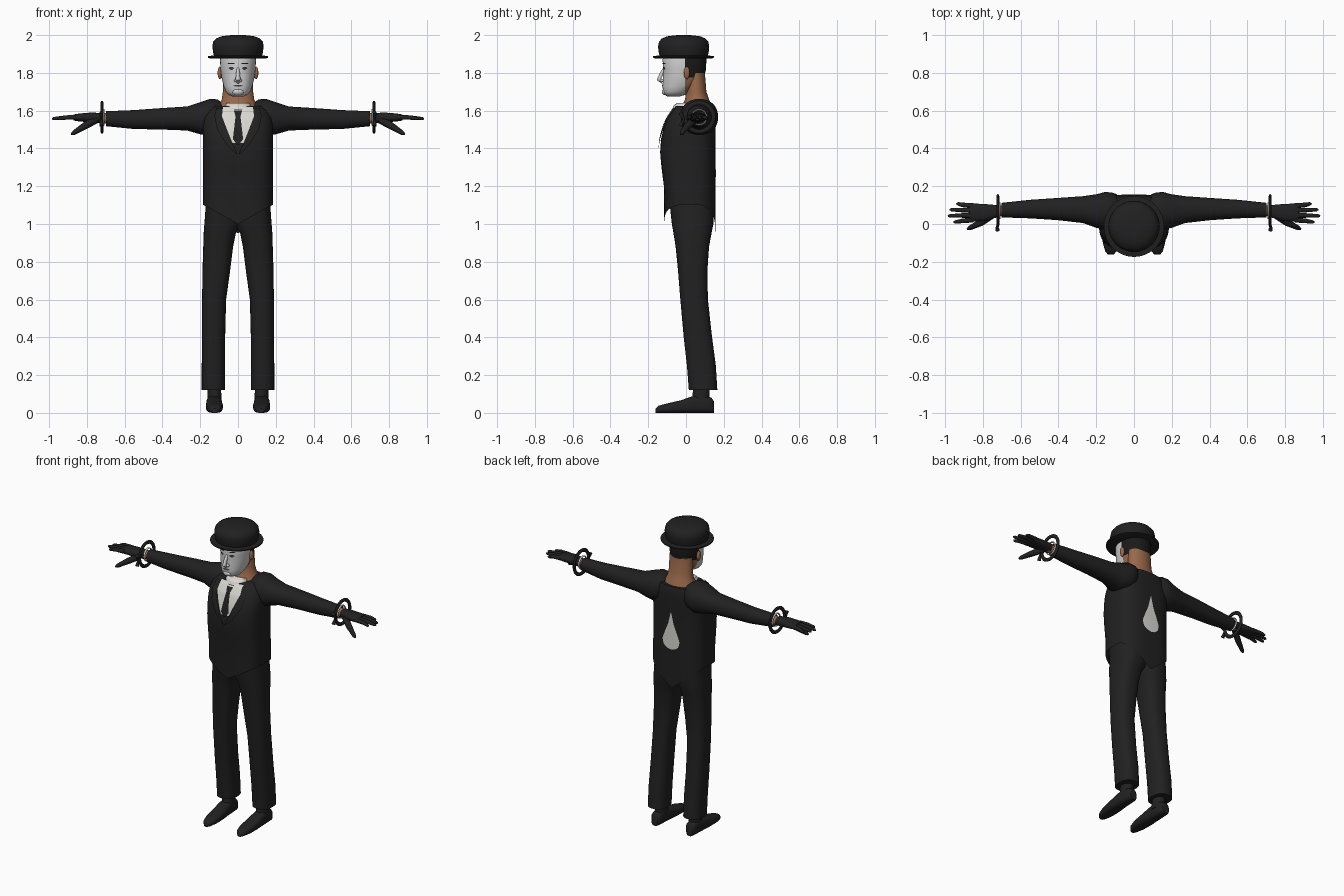
import bpy, bmesh
from math import cos, sin, pi, copysign
from mathutils import Vector
from mathutils.bvhtree import BVHTree

cube = bpy.data.objects.get("Cube")
if cube:
    bpy.data.objects.remove(cube)


def material(name, r, g, b):
    m = bpy.data.materials.new(name)
    m.use_nodes = True
    m.diffuse_color = (r, g, b, 1)
    bsdf = m.node_tree.nodes["Principled BSDF"]
    bsdf.inputs["Base Color"].default_value = (r, g, b, 1)
    bsdf.inputs["Roughness"].default_value = 0.8
    return m


suit = material("black cloth", 0.015, 0.015, 0.015)
white = material("face paint", 0.62, 0.62, 0.62)
shirt_white = material("shirt white", 0.7, 0.68, 0.64)
skin = material("skin", 0.32, 0.14, 0.07)
hair = material("hair", 0.01, 0.01, 0.01)
grey = material("dark makeup", 0.05, 0.045, 0.045)


def finish(name, bm, mats, mirror=False, rule=None):
    mesh = bpy.data.meshes.new(name)
    bm.to_mesh(mesh)
    bm.free()
    obj = bpy.data.objects.new(name, mesh)
    bpy.context.collection.objects.link(obj)
    for m in mats:
        mesh.materials.append(m)
    if rule:
        for p in mesh.polygons:
            p.material_index = rule(p.center)
    bpy.ops.object.select_all(action="DESELECT")
    obj.select_set(True)
    bpy.context.view_layer.objects.active = obj
    bpy.ops.object.shade_smooth_by_angle(angle=0.8)
    if mirror:
        obj.modifiers.new("Mirror", "MIRROR").use_mirror_merge = False
    return obj


def loft(name, mat, axis, sections, power=2.0, n=36, bottom=True, mirror=False):
    """Skin rounded cross-sections (position, a0, a1, b0, b1) along an axis."""
    bm = bmesh.new()
    rings = []
    for t, a0, a1, b0, b1 in sections:
        ring = []
        for i in range(n):
            c, s = cos(2 * pi * i / n), sin(2 * pi * i / n)
            a = (a0 + a1) / 2 + (a1 - a0) / 2 * copysign(abs(c) ** (2 / power), c)
            b = (b0 + b1) / 2 + (b1 - b0) / 2 * copysign(abs(s) ** (2 / power), s)
            ring.append(bm.verts.new({"x": (t, a, b), "y": (a, t, b), "z": (a, b, t)}[axis]))
        rings.append(ring)
    for r, q in zip(rings, rings[1:]):
        for i in range(n):
            j = (i + 1) % n
            bm.faces.new((r[i], r[j], q[j], q[i]))
    bm.faces.new(rings[-1])
    if bottom:
        bm.faces.new(rings[0])
    bmesh.ops.recalc_face_normals(bm, faces=bm.faces)
    return finish(name, bm, [mat], mirror)


def column(name, mat, sections, **kw):
    """Upright loft centred on x from (z, half width, y front, y back)."""
    return loft(name, mat, "z", [(z, -w, w, f, b) for z, w, f, b in sections], **kw)


def tube(name, mat, points, radii, mirror=False):
    """Tapered round limb along a path."""
    cu = bpy.data.curves.new(name, "CURVE")
    cu.dimensions = "3D"
    cu.bevel_depth, cu.bevel_resolution, cu.use_fill_caps = 1, 3, True
    sp = cu.splines.new("POLY")
    sp.points.add(len(points) - 1)
    for p, co, r in zip(sp.points, points, radii):
        p.co, p.radius = (*co, 1), r
    temp = bpy.data.objects.new(name + "_path", cu)
    bm = bmesh.new()
    bm.from_mesh(temp.to_mesh())
    bpy.data.objects.remove(temp)
    return finish(name, bm, [mat], mirror)


def plate(name, mat, target, rows, lift, side=-1, mirror=False, cols=8, steps=5):
    """Thin panel from rows (z, x0, x1) laid on the front or back of a part."""
    me = target.data
    tree = BVHTree.FromPolygons([v.co for v in me.vertices], [p.vertices for p in me.polygons])
    fine = [Vector(a).lerp(Vector(b), k / steps) for a, b in zip(rows, rows[1:]) for k in range(steps)]
    bm = bmesh.new()
    grid = []
    for z, x0, x1 in fine + [Vector(rows[-1])]:
        line = []
        for c in range(cols + 1):
            co = Vector((x0 + (x1 - x0) * c / cols, side, z))
            hit = tree.ray_cast(co, Vector((0, -side, 0)))[0]
            hit = hit or tree.find_nearest(co)[0]
            line.append(bm.verts.new((co.x, hit.y + side * lift, z)))
        grid.append(line)
    for r, q in zip(grid, grid[1:]):
        for c in range(cols):
            f = (r[c], r[c + 1], q[c + 1], q[c])
            bm.faces.new(f if side < 0 else f[::-1])
    return finish(name, bm, [mat], mirror)


def ball(name, mat, centre, size, mirror=False):
    bm = bmesh.new()
    bmesh.ops.create_uvsphere(bm, u_segments=16, v_segments=10, radius=1)
    for v in bm.verts:
        v.co = Vector(centre) + v.co * Vector(size)
    return finish(name, bm, [mat], mirror)


def hoop(name, mat, x, radius, thick, width):
    """Ring around the wrist."""
    bm = bmesh.new()
    n, k = 32, 8
    vs = [[bm.verts.new((x + width * sin(2 * pi * j / k),
                         0.07 + (radius + thick * cos(2 * pi * j / k)) * cos(2 * pi * i / n),
                         1.565 + (radius + thick * cos(2 * pi * j / k)) * sin(2 * pi * i / n)))
           for j in range(k)] for i in range(n)]
    for i in range(n):
        for j in range(k):
            p, q = vs[i], vs[(i + 1) % n]
            bm.faces.new((p[j], q[j], q[(j + 1) % k], p[(j + 1) % k]))
    bmesh.ops.recalc_face_normals(bm, faces=bm.faces)
    return finish(name, bm, [mat], True)


# Jacket body, its hem pulled down to a point in front and behind
jacket = column("jacket", suit, [
    (1.1, .185, -.115, .155), (1.2, .185, -.117, .155), (1.3, .185, -.13, .155),
    (1.38, .185, -.137, .155), (1.45, .185, -.132, .155), (1.5, .187, -.12, .157),
    (1.56, .18, -.1, .157), (1.6, .16, -.075, .157), (1.625, .13, -.055, .15)],
    power=3, n=64, bottom=False)
for v in jacket.data.vertices:
    if v.co.z < 1.11:
        v.co.z -= (0.1 if v.co.y < 0 else 0.15) * max(0, 1 - abs(v.co.x) / 0.18)

# Shirt front, tie, lapels and the drop-shaped opening on the back
plate("shirt_front", shirt_white, jacket,
      [(1.43, -.03, .03), (1.5, -.058, .058), (1.57, -.085, .085), (1.62, -.08, .08)], .004)
plate("tie", suit, jacket, [(1.42, -.005, .005), (1.45, -.027, .027), (1.57, -.013, .013),
                            (1.6, -.022, .022)], .009)
plate("lapel", suit, jacket, [(1.37, .002, .01), (1.42, .026, .06), (1.5, .058, .11),
                              (1.57, .085, .125), (1.615, .08, .115)], .01, mirror=True)
drop = [(1.21, 0, 0), (1.217, -.03, .03), (1.235, -.053, .053), (1.27, -.063, .063),
        (1.32, -.045, .045), (1.38, -.02, .02), (1.455, -.002, .002)]
plate("back_drop", shirt_white, jacket, drop, .004, side=1)

# Sleeves, wrists and cuffs
loft("sleeve", suit, "x", [
    (.08, 0, .14, 1.52, 1.64), (.11, -.02, .165, 1.49, 1.66), (.15, -.03, .17, 1.47, 1.662),
    (.2, -.02, .157, 1.475, 1.645), (.27, .005, .147, 1.495, 1.622), (.4, .02, .138, 1.5, 1.614),
    (.55, .03, .128, 1.503, 1.603), (.7, .035, .112, 1.518, 1.597)], 2.2, mirror=True)
loft("wrist", skin, "x", [(.69, .042, .1, 1.53, 1.588), (.74, .042, .095, 1.535, 1.585)], mirror=True)
hoop("cuff_ring", suit, .72, .076, .012, .008)
hoop("cuff_lining", shirt_white, .712, .04, .004, .006)
tube("cuff_bow", suit, [(.722, -.03, 1.59), (.725, -.012, 1.555), (.722, -.03, 1.52)],
     [.012, .006, .012], True)

# Gloved hands
loft("palm", suit, "x", [(.725, .035, .1, 1.535, 1.588), (.78, .018, .105, 1.538, 1.59),
                         (.84, .012, .108, 1.543, 1.585), (.87, .016, .106, 1.548, 1.58)],
     2.4, mirror=True)
for name, y, tip in (("index", .022, .955), ("middle", .047, .985), ("ring", .072, .975), ("little", .096, .94)):
    spread = y + (y - .06) * .3
    tube(name + "_finger", suit, [(.85, y, 1.565), (.91, (y + spread) / 2, 1.564), (tip - .01, spread, 1.558),
                                  (tip, spread, 1.557)], [.014, .012, .009, .004], True)
tube("thumb", suit, [(.755, .045, 1.55), (.81, .008, 1.52), (.87, -.022, 1.482), (.882, -.027, 1.474)],
     [.02, .019, .012, .005], True)

# Trousers and shoes
loft("trouser_leg", suit, "z", [
    (.12, .068, .192, .015, .166), (.25, .068, .192, .005, .158), (.4, .068, .191, -.012, .138),
    (.6, .063, .19, -.03, .116), (.75, .042, .188, -.042, .113), (.88, .026, .184, -.055, .122),
    (.95, .012, .182, -.066, .135), (1.0, -.02, .178, -.075, .145), (1.14, -.02, .168, -.09, .145)],
    2.5, mirror=True)
loft("ankle", suit, "z", [(.05, .085, .162, .03, .125), (.2, .095, .16, .045, .125)], mirror=True)
loft("shoe", suit, "y", [
    (-.162, .108, .138, 0, .022), (-.145, .093, .152, 0, .038), (-.1, .082, .165, 0, .05),
    (-.03, .08, .17, 0, .066), (.04, .086, .168, 0, .09), (.1, .09, .164, 0, .092),
    (.135, .094, .16, 0, .08), (.148, .105, .15, 0, .06)], 2.8, mirror=True)

# Neck and collar
column("neck", skin, [(1.6, .115, -.03, .145), (1.63, .1, -.02, .135), (1.66, .086, -.005, .122),
                      (1.7, .08, 0, .108), (1.8, .078, 0, .1)])
column("collar", shirt_white, [(1.59, .075, -.075, .04), (1.625, .07, -.068, .04), (1.64, .06, -.05, .04)])
plate("collar_band", suit, bpy.data.objects["collar"], [(1.606, -.065, .065), (1.61, -.065, .065)], .004)

# Head, cut along the edges of the painted face and the hairline
head = column("head", white, [
    (1.676, .03, -.1, -.03), (1.684, .05, -.114, -.004), (1.7, .064, -.122, .02),
    (1.73, .076, -.124, .06), (1.77, .086, -.122, .095), (1.82, .093, -.12, .106),
    (1.87, .095, -.124, .108), (1.92, .085, -.11, .1)], power=2.2, n=48)
bm = bmesh.new()
bm.from_mesh(head.data)
bpy.data.objects.remove(head)
for co, no in (((0, -.005, 0), (0, 1, 0)), ((0, 0, 1.775), (0, 0, 1))):
    bmesh.ops.bisect_plane(bm, geom=bm.verts[:] + bm.edges[:] + bm.faces[:], plane_co=co, plane_no=no)
head = finish("painted_head", bm, [white, hair, skin],
              rule=lambda c: 0 if c.y < -.005 else 1 if c.z > 1.775 else 2)
ball("ear", skin, (.096, .004, 1.8), (.012, .016, .033), True)
tube("nose", white, [(0, -.112, 1.83), (0, -.128, 1.8), (0, -.143, 1.766), (0, -.125, 1.752)],
     [.006, .01, .013, .01])
ball("nostril", white, (.012, -.126, 1.76), (.01, .012, .009), True)
ball("chin", white, (0, -.112, 1.7), (.03, .016, .018))
plate("eye", grey, head, [(1.816, .03, .04), (1.825, .02, .05), (1.832, .028, .044)], .003, mirror=True)
plate("brow", hair, head, [(1.846, .016, .05), (1.852, .02, .056)], .003, mirror=True)
plate("lips", grey, head, [(1.727, -.012, .012), (1.732, -.026, .026), (1.737, -.012, .012)], .003)

# Round hat
column("hat_brim", suit, [(1.877, .15, -.165, .14), (1.881, .16, -.174, .148), (1.888, .16, -.174, .148),
                          (1.892, .135, -.148, .122)], n=48)
column("hat_crown", suit, [
    (1.885, .126, -.138, .114), (1.91, .132, -.145, .12), (1.94, .136, -.148, .123),
    (1.965, .131, -.143, .118), (1.982, .116, -.128, .103), (1.993, .09, -.102, .077),
    (1.999, .05, -.06, .037), (2.0, .02, -.03, .008)], n=48)
